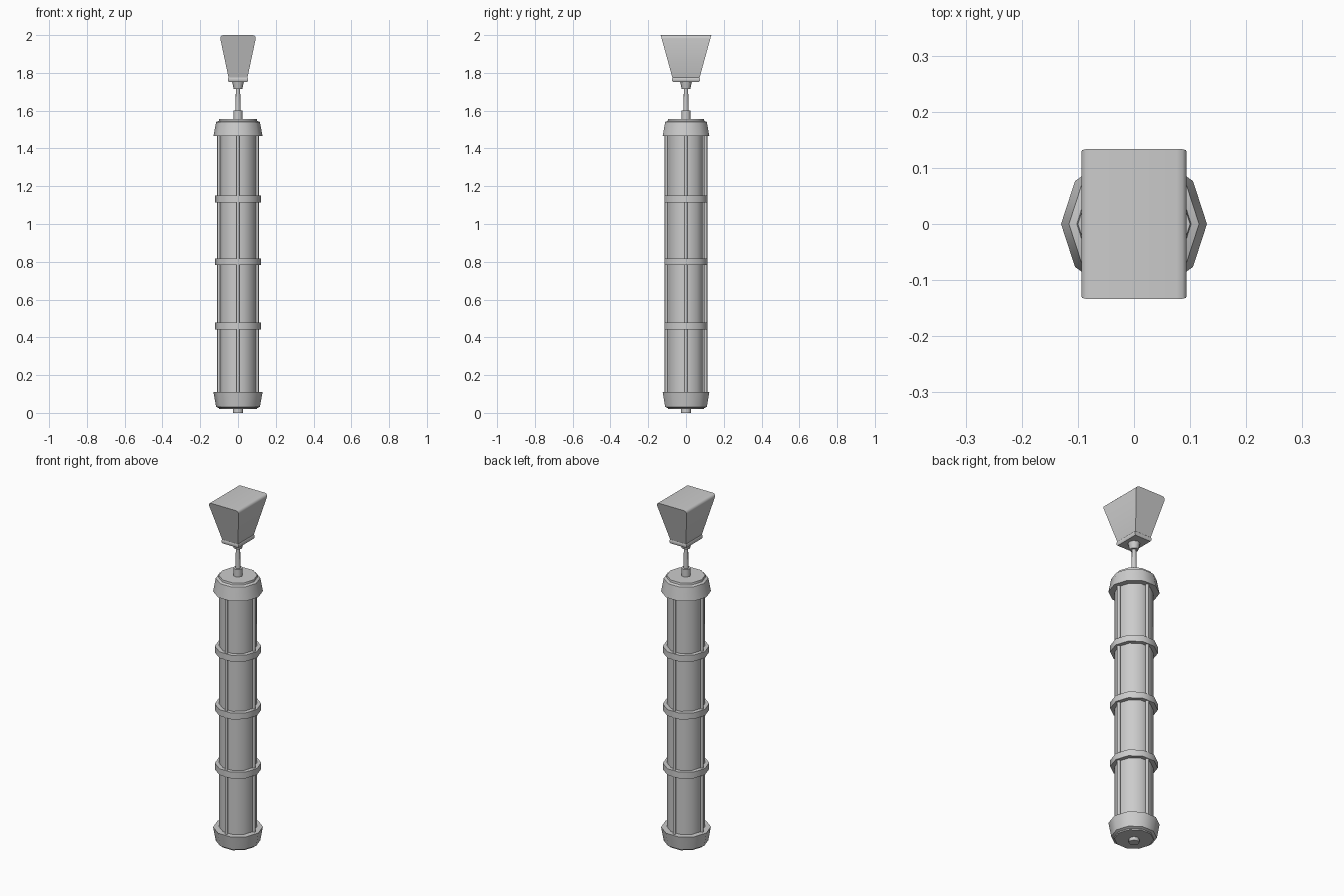
import bpy, bmesh, math

if "Cube" in bpy.data.objects:
    bpy.data.objects.remove(bpy.data.objects["Cube"], do_unlink=True)

# One plain grey for everything
grey = bpy.data.materials.new("plain grey")
grey.use_nodes = True
GREY = (0.6, 0.6, 0.6, 1)
grey.diffuse_color = GREY
grey.node_tree.nodes["Principled BSDF"].inputs["Base Color"].default_value = GREY


def finish(name, bm, angle=40):
    bmesh.ops.recalc_face_normals(bm, faces=bm.faces)
    mesh = bpy.data.meshes.new(name)
    bm.to_mesh(mesh)
    bm.free()
    mesh.materials.append(grey)
    ob = bpy.data.objects.new(name, mesh)
    bpy.context.collection.objects.link(ob)
    bpy.ops.object.select_all(action='DESELECT')
    ob.select_set(True)
    bpy.context.view_layer.objects.active = ob
    bpy.ops.object.shade_smooth_by_angle(angle=math.radians(angle))
    return ob


def loft(bm, loops):
    """Skin a stack of matching closed loops and cap both ends."""
    rings = [[bm.verts.new(p) for p in loop] for loop in loops]
    n = len(rings[0])
    for a, b in zip(rings, rings[1:]):
        for i in range(n):
            j = (i + 1) % n
            bm.faces.new((a[i], a[j], b[j], b[i]))
    bm.faces.new(rings[0])
    bm.faces.new(rings[-1])


def lathe(name, profile, sides=10, cx=0, cy=0):
    """Solid of revolution from (radius, z) points."""
    bm = bmesh.new()
    turn = [2 * math.pi * i / sides for i in range(sides)]
    loft(bm, [[(cx + r * math.cos(t), cy + r * math.sin(t), z) for t in turn]
              for r, z in profile])
    return finish(name, bm, 50 if sides < 10 else 40)


# Body tube
lathe("body_tube", [(0.098, 0.06), (0.098, 1.52)])

# End caps, flaring toward the middle of the body
lathe("upper_cap", [(0.13, 1.465), (0.116, 1.54), (0.102, 1.546), (0.1, 1.557)])
lathe("lower_cap", [(0.1, 0.02), (0.102, 0.026), (0.116, 0.032), (0.13, 0.11)])

# Three bands around the body
for i, z in enumerate((0.46, 0.80, 1.132)):
    lathe(f"band_{i + 1}", [(0.121, z - 0.018), (0.121, z + 0.018)])

# Four rods running between the caps
for side, x, y in (("left", 0.101, 0), ("right", -0.101, 0),
                   ("front", 0, -0.104), ("back", 0, 0.104)):
    lathe(f"{side}_rod", [(0.009, 0.07), (0.009, 1.5)], 8, x, y)

# Bottom stud, top socket, stem and the neck under the head
lathe("bottom_stud", [(0.027, 0), (0.027, 0.03)], 8)
lathe("stem_socket", [(0.025, 1.55), (0.025, 1.6)], 8)
lathe("stem", [(0.014, 1.59), (0.011, 1.73)], 8)
lathe("neck", [(0.023, 1.715), (0.032, 1.757)], 8)

# Rectangular collar
bm = bmesh.new()
loft(bm, [[(sx * x, sy * y, z) for sx, sy in ((-1, -1), (1, -1), (1, 1), (-1, 1))]
          for x, y, z in ((0.05, 0.07, 1.753), (0.054, 0.074, 1.76),
                          (0.054, 0.074, 1.77), (0.049, 0.07, 1.778))])
finish("head_collar", bm)

# Flaring head: a rounded outline spanning front to back, deeper toward the top
half = [(0.05, 1.775), (0.094, 1.982), (0.092, 1.992), (0.086, 1.998), (0.076, 2.0)]
outline = half + [(-x, z) for x, z in reversed(half)]
bm = bmesh.new()
loft(bm, [[(x, s * (0.072 + 0.062 * (z - 1.775) / 0.225), z) for x, z in outline]
          for s in (-1, 1)])
finish("head", bm)
